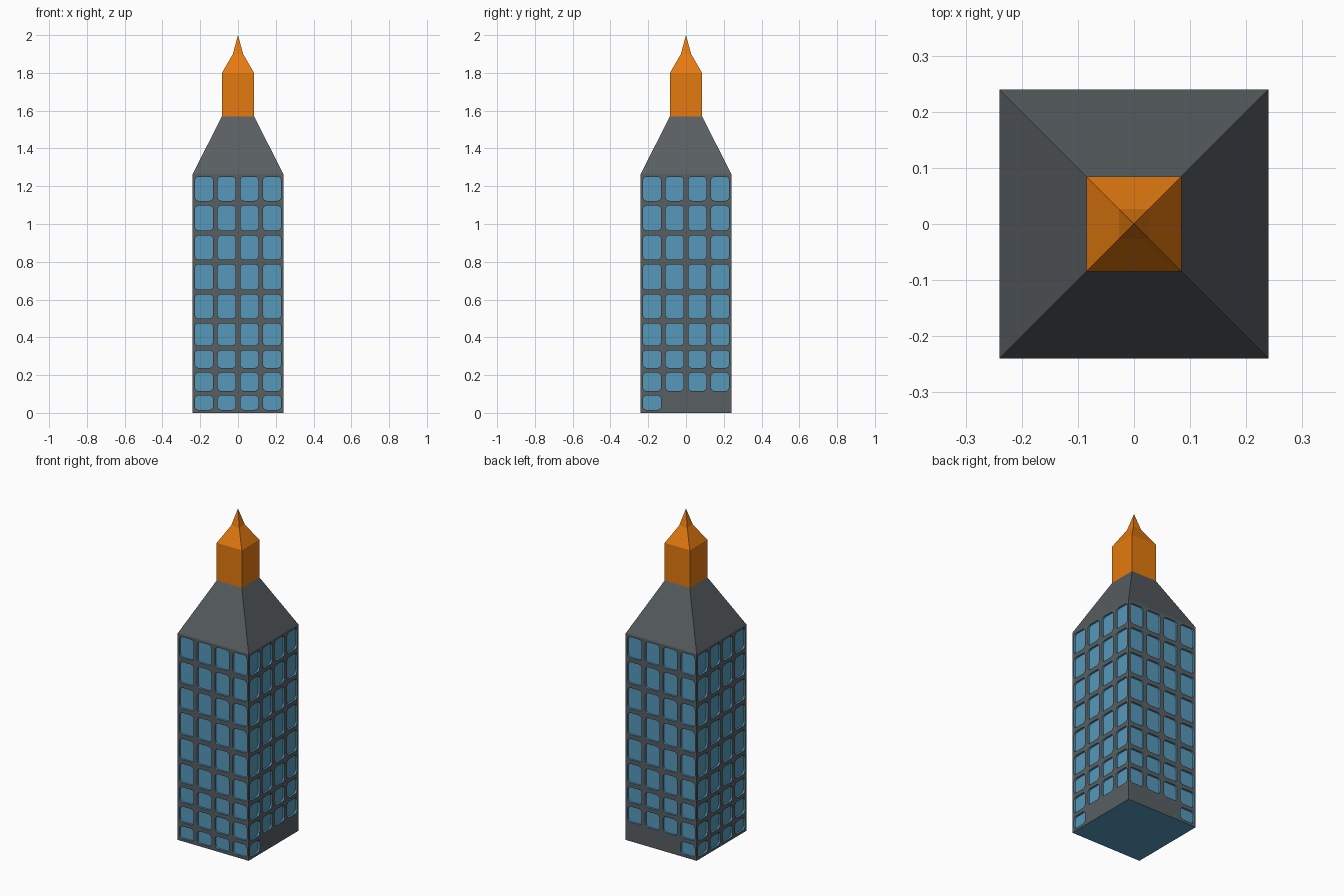
import bpy, bmesh, math
from mathutils import Matrix, Vector

if "Cube" in bpy.data.objects:
    bpy.data.objects.remove(bpy.data.objects["Cube"])

HALF = 0.24        # half width of the tower
EAVES = 1.265      # top of the walls
DEPTH = 0.011      # window recess
RADIUS = 0.02      # window corner radius


def material(name, srgb):
    m = bpy.data.materials.new(name)
    lin = [((c / 255 + 0.055) / 1.055) ** 2.4 for c in srgb]
    m.diffuse_color = (*lin, 1)
    m.use_nodes = True
    m.node_tree.nodes["Principled BSDF"].inputs["Base Color"].default_value = m.diffuse_color
    return m


grey = material("slate grey", (88, 95, 98))
blue = material("window blue", (86, 152, 186))
orange = material("spire orange", (228, 122, 15))


def finish(bm, name, mats):
    bmesh.ops.remove_doubles(bm, verts=bm.verts, dist=1e-5)
    me = bpy.data.meshes.new(name)
    bm.to_mesh(me)
    bm.free()
    for m in mats:
        me.materials.append(m)
    ob = bpy.data.objects.new(name, me)
    bpy.context.collection.objects.link(ob)
    return ob


def square_stack(name, levels, mat):
    """Square sections (half width, z) joined bottom to top; zero width makes a point."""
    bm = bmesh.new()
    rings = [[bm.verts.new((sx * h, sy * h, z))
              for sx, sy in ((-1, -1), (1, -1), (1, 1), (-1, 1))] for h, z in levels]
    for a, b in zip(rings, rings[1:]):
        for i in range(4):
            j = (i + 1) % 4
            bm.faces.new((a[i], a[j], b[j], b[i]))
    bm.faces.new(rings[0][::-1])
    if levels[-1][0] > 0:
        bm.faces.new(rings[-1])
    return finish(bm, name, [mat])


def rounded(u0, u1, v0, v1):
    """Rounded rectangle, five points per corner, from bottom right anticlockwise."""
    r = RADIUS
    centres = ((u1 - r, v0 + r), (u1 - r, v1 - r), (u0 + r, v1 - r), (u0 + r, v0 + r))
    return [(cu + r * math.cos(a), cv + r * math.sin(a))
            for k, (cu, cv) in enumerate(centres)
            for a in [math.radians(-90 + 90 * k + 22.5 * s) for s in range(5)]]


# Window rows (bottom, top) and the columns glazed in the lowest row of each wall
ROWS = [(0.016, 0.092), (0.116, 0.213), (0.238, 0.331), (0.357, 0.474), (0.50, 0.627),
        (0.653, 0.786), (0.812, 0.939), (0.966, 1.097), (1.123, 1.25)]
COLS = [-0.18, -0.06, 0.06, 0.18]
GROUND = {"front": (0, 1, 2, 3), "right": (0,), "back": (3,), "left": (0, 1, 2, 3)}
BOUNDS = [0] + [(a[1] + b[0]) / 2 for a, b in zip(ROWS, ROWS[1:])] + [EAVES]


def wall(side, ground_cols):
    bm = bmesh.new()
    rot = Matrix.Rotation(math.pi / 2 * side, 3, 'Z')

    def face(points, index):
        vs = [bm.verts.new(rot @ Vector((u, -HALF + d, v))) for u, v, d in points]
        bm.faces.new(vs).material_index = index

    for r, (w0, w1) in enumerate(ROWS):
        z0, z1 = BOUNDS[r], BOUNDS[r + 1]
        for c, u in enumerate(COLS):
            corners = [(u + 0.06, z0, 0), (u + 0.06, z1, 0), (u - 0.06, z1, 0), (u - 0.06, z0, 0)]
            if r == 0 and c not in ground_cols:
                face(corners, 0)
                continue
            ring = rounded(u - 0.048, u + 0.048, w0, w1)
            n = len(ring)
            # frame around the opening, one piece per side
            for i in range(4):
                inner = [(*ring[(5 * i + 2 + s) % n], 0) for s in range(6)]
                face([corners[i], corners[(i + 1) % 4]] + inner[::-1], 0)
            # recess sides and pane
            for i in range(n):
                p, q = ring[i], ring[(i + 1) % n]
                face([(*p, 0), (*q, 0), (*q, DEPTH), (*p, DEPTH)], 1)
            face([(*p, DEPTH) for p in ring], 1)
    return bm


# Four walls
for k, (name, cols) in enumerate(GROUND.items()):
    finish(wall(k, cols), name + "_wall", [grey, blue])

# Underside
bm = bmesh.new()
bm.faces.new([bm.verts.new((x * HALF, y * HALF, 0))
              for x, y in ((-1, -1), (-1, 1), (1, 1), (1, -1))])
finish(bm, "underside", [blue])

# Sloping roof and spire
square_stack("roof", [(HALF, EAVES), (0.085, 1.57)], grey)
square_stack("spire", [(0.085, 1.57), (0.085, 1.80), (0.027, 1.90), (0.0, 2.0)], orange)
